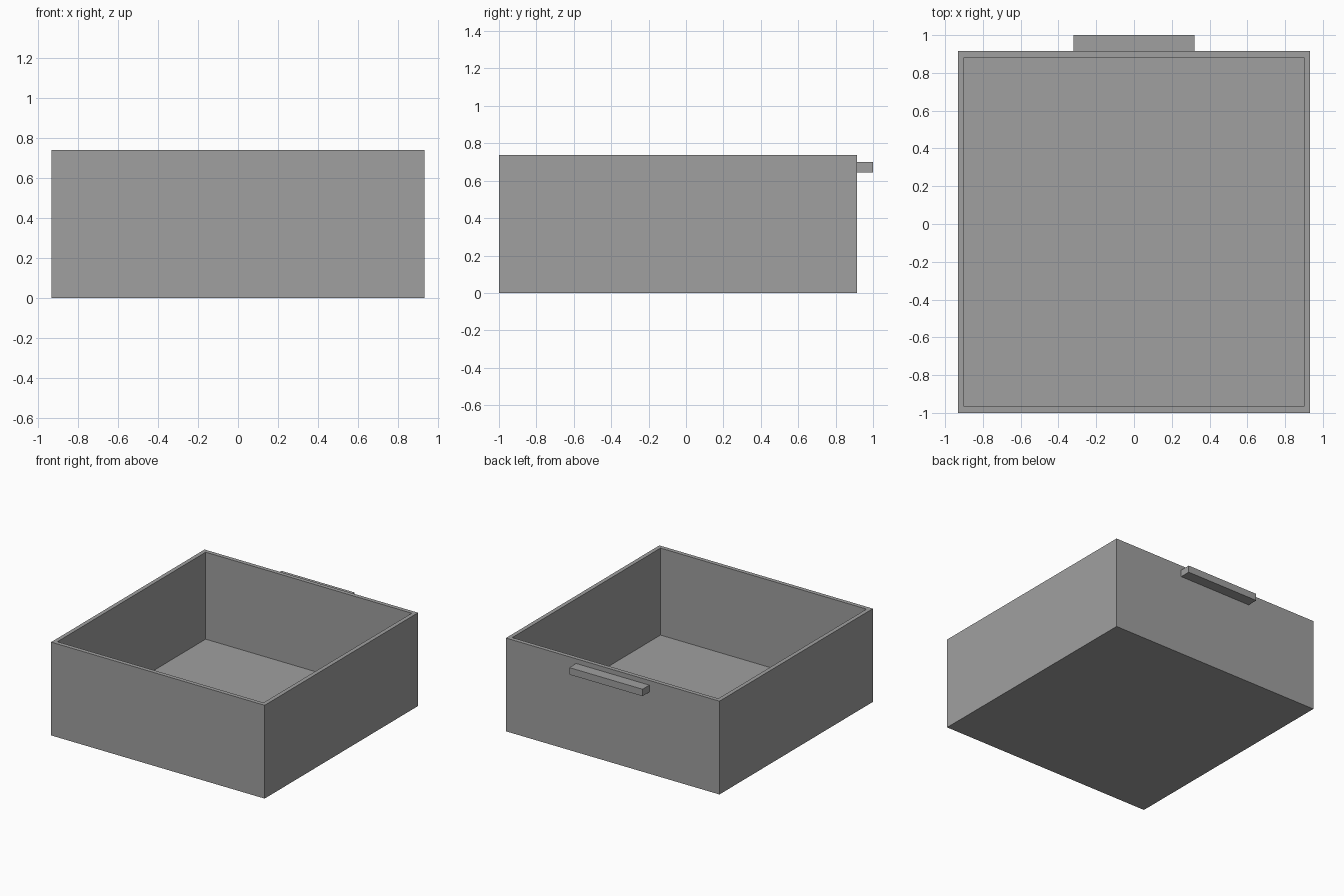
import bpy
import bmesh
from mathutils import Vector

cube = bpy.data.objects.get("Cube")
if cube:
    bpy.data.objects.remove(cube, do_unlink=True)

# Overall sizes
HALF_WIDTH = 0.933
FRONT, BACK = -1.0, 0.915
HEIGHT = 0.737
WALL = 0.046
FLOOR = 0.05

grey = bpy.data.materials.new("plain_grey")
grey.use_nodes = True
colour = (0.35, 0.35, 0.35, 1.0)
grey.diffuse_color = colour
grey.node_tree.nodes["Principled BSDF"].inputs["Base Color"].default_value = colour


def box_mesh(low, high):
    """Return a bmesh box spanning two opposite corners."""
    low, high = Vector(low), Vector(high)
    bm = bmesh.new()
    bmesh.ops.create_cube(bm, size=1)
    bmesh.ops.scale(bm, vec=high - low, verts=bm.verts)
    bmesh.ops.translate(bm, vec=(low + high) / 2, verts=bm.verts)
    return bm


def add_object(name, bm):
    mesh = bpy.data.meshes.new(name)
    bm.to_mesh(mesh)
    bm.free()
    mesh.materials.append(grey)
    obj = bpy.data.objects.new(name, mesh)
    bpy.context.collection.objects.link(obj)
    return obj


# Open tray: inset the top for the rim, then sink it to form the inside
bm = box_mesh((-HALF_WIDTH, FRONT, 0), (HALF_WIDTH, BACK, HEIGHT))
top = max(bm.faces, key=lambda f: f.calc_center_median().z)
bmesh.ops.inset_region(bm, faces=[top], thickness=WALL)
sunk = bmesh.ops.extrude_discrete_faces(bm, faces=[top])["faces"][0]
bmesh.ops.translate(bm, vec=(0, 0, FLOOR - HEIGHT), verts=sunk.verts)
bmesh.ops.recalc_face_normals(bm, faces=bm.faces)
add_object("drawer_tray", bm)

# Pull bar on the back wall
add_object("pull_handle", box_mesh((-0.32, BACK, 0.645), (0.32, 1.0, 0.70)))
